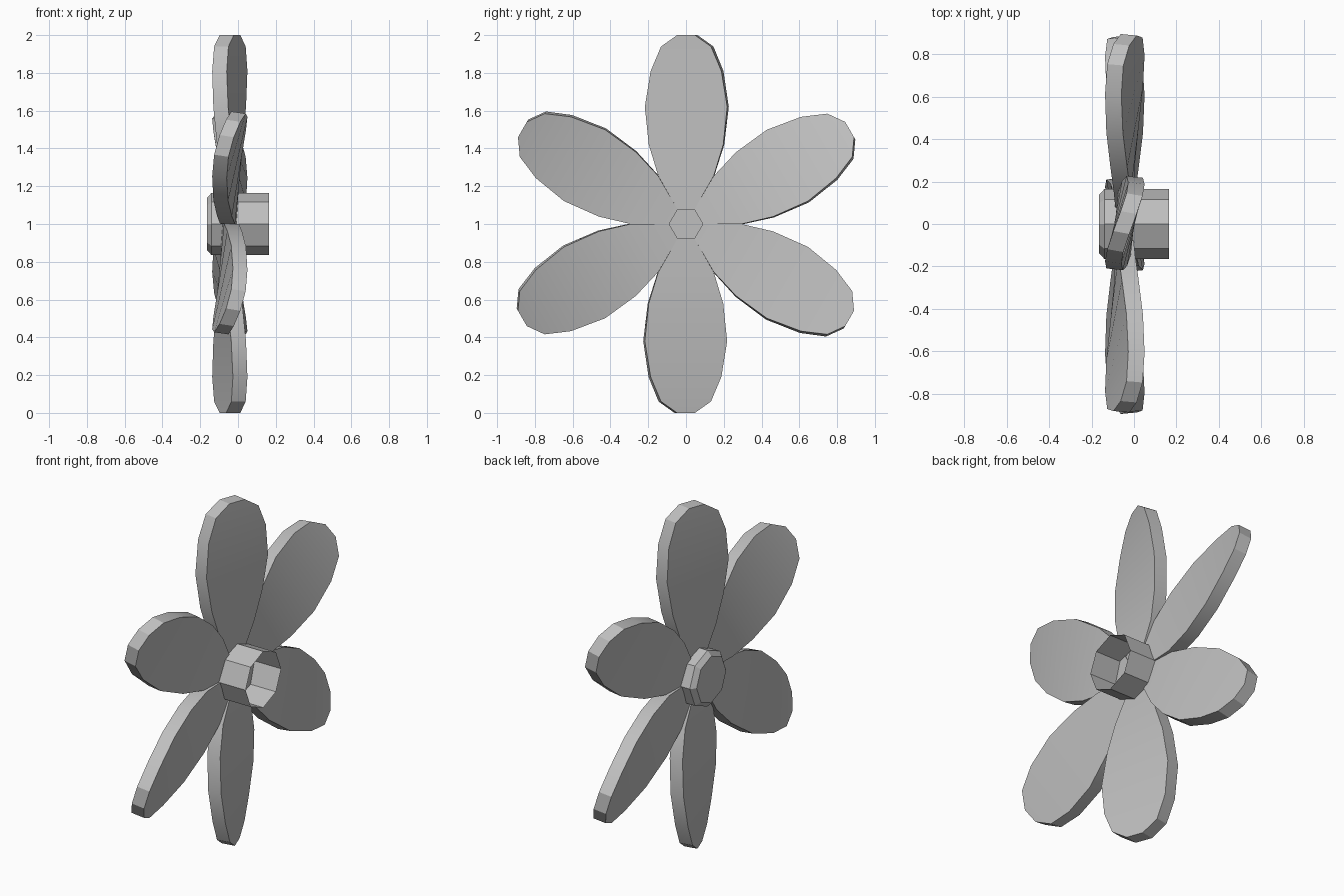
import bpy, bmesh, math
from mathutils import Vector, Matrix

if "Cube" in bpy.data.objects:
    bpy.data.objects.remove(bpy.data.objects["Cube"])

grey = bpy.data.materials.new("plain grey")
grey.diffuse_color = (0.52, 0.52, 0.52, 1)
grey.use_nodes = True
grey.node_tree.nodes["Principled BSDF"].inputs["Base Color"].default_value = grey.diffuse_color

CENTRE = Vector((0, 0, 1))      # the fan's axis runs along x at this height
THICK = 0.08
# blade outline: (distance from axis, half width)
OUTLINE = [(0.077, 0.0445), (0.255, 0.147), (0.42, 0.197), (0.62, 0.218),
           (0.81, 0.187), (0.94, 0.132), (1.0, 0.047)]


def make_object(name, bm, angle):
    mesh = bpy.data.meshes.new(name)
    bm.to_mesh(mesh)
    bm.free()
    mesh.materials.append(grey)
    ob = bpy.data.objects.new(name, mesh)
    bpy.context.collection.objects.link(ob)
    bpy.context.view_layer.objects.active = ob
    ob.select_set(True)
    bpy.ops.object.shade_smooth_by_angle(angle=math.radians(angle))
    ob.select_set(False)
    return ob


def make_blade(k):
    """Thick petal whose pitch grows from the root to the tip."""
    bm = bmesh.new()
    turn = Matrix.Rotation(math.radians(60 * k), 3, 'X')
    rows = []
    for r, w in OUTLINE:
        pitch = math.atan(0.40 * (r - 0.077))
        ring = []
        for depth, side in ((0, -1), (0, 1), (THICK, 1), (THICK, -1)):
            y = side * w + depth * math.sin(pitch) * 0.5
            x = -0.005 + side * w * math.tan(pitch) - depth * math.cos(pitch)
            ring.append(bm.verts.new(turn @ Vector((x, y, r)) + CENTRE))
        rows.append(ring)
    for a, b in zip(rows, rows[1:]):
        for i in range(4):
            j = (i + 1) % 4
            bm.faces.new((a[i], a[j], b[j], b[i]))
    bm.faces.new(rows[0])
    bm.faces.new(rows[-1])
    bmesh.ops.recalc_face_normals(bm, faces=bm.faces)
    make_object(f"blade_{k + 1}", bm, 20)


# six blades around the axis
for k in range(6):
    make_blade(k)

# hub: eight-sided thin sleeve, open at +x, with a chamfered closed nose at -x
bm = bmesh.new()
rings = []
for x, r in ((0.165, 0.165), (-0.14, 0.165), (-0.165, 0.137)):
    rings.append([bm.verts.new(CENTRE + Vector((x, r * math.cos(i * math.pi / 4),
                                                r * math.sin(i * math.pi / 4))))
                  for i in range(8)])
for a, b in zip(rings, rings[1:]):
    for i in range(8):
        j = (i + 1) % 8
        bm.faces.new((a[i], b[i], b[j], a[j]))
bm.faces.new(rings[-1])
bmesh.ops.recalc_face_normals(bm, faces=bm.faces)
make_object("hub", bm, 20)
